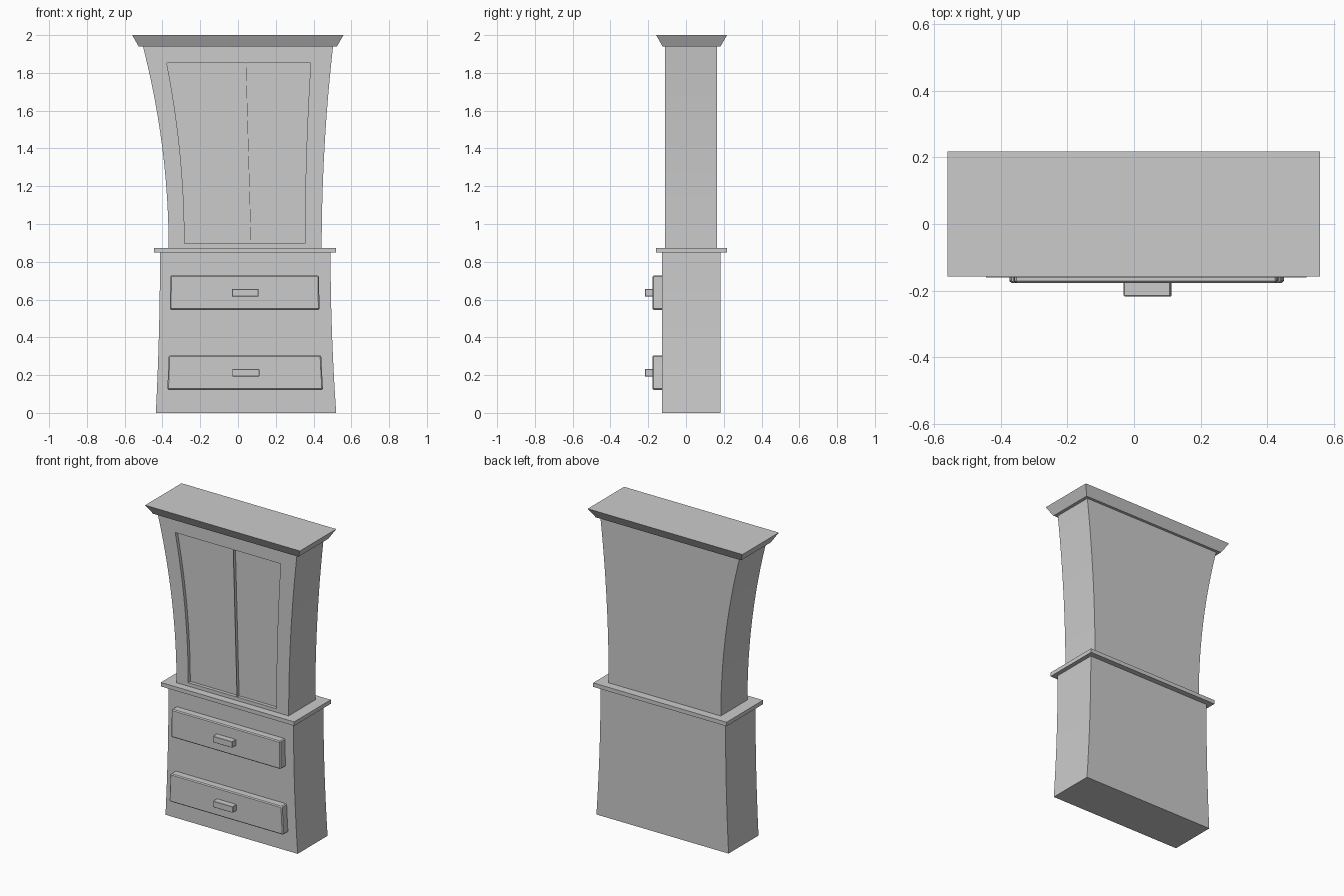
import bpy, bmesh

if "Cube" in bpy.data.objects:
    bpy.data.objects.remove(bpy.data.objects["Cube"])


def finish(name, bm):
    bmesh.ops.recalc_face_normals(bm, faces=bm.faces)
    me = bpy.data.meshes.new(name)
    bm.to_mesh(me)
    bm.free()
    ob = bpy.data.objects.new(name, me)
    bpy.context.collection.objects.link(ob)
    return ob


def flared(name, left, right, z0, z1, y0, y1, n=12):
    """Prism along y whose left and right sides are curves x(z)."""
    zs = [z0 + (z1 - z0) * i / n for i in range(n + 1)]
    outline = [(right(z), z) for z in zs] + [(left(z), z) for z in reversed(zs)]
    bm = bmesh.new()
    face = bm.faces.new([bm.verts.new((x, y0, z)) for x, z in outline])
    ext = bmesh.ops.extrude_face_region(bm, geom=[face], use_keep_orig=True)
    moved = [g for g in ext["geom"] if isinstance(g, bmesh.types.BMVert)]
    bmesh.ops.translate(bm, verts=moved, vec=(0, y1 - y0, 0))
    return finish(name, bm)


def block(name, x, y, z, taper=0.0):
    """Box from ranges; the bottom is drawn in by taper on all four sides."""
    bm = bmesh.new()
    for v in bmesh.ops.create_cube(bm, size=2)["verts"]:
        t = taper if v.co.z < 0 else 0
        sx, sy = v.co.x, v.co.y
        v.co = (x[sx > 0] - sx * t, y[sy > 0] - sy * t, z[v.co.z > 0])
    return finish(name, bm)


def bevel(ob, width):
    m = ob.modifiers.new("edge", "BEVEL")
    m.width, m.segments = width, 1
    m.limit_method, m.angle_limit = "ANGLE", 0.8


def smooth(ob):
    bpy.ops.object.select_all(action="DESELECT")
    ob.select_set(True)
    bpy.context.view_layer.objects.active = ob
    bpy.ops.object.shade_smooth_by_angle(angle=0.5)


def curve(a, b, z0, z1):
    """x runs from a at z0 to b at z1, steepest change at z1."""
    return lambda z: a + (b - a) * ((z - z0) / (z1 - z0)) ** 2


# Lower chest, widening toward the floor
chest_l = curve(-0.413, -0.435, 0.85, 0)
chest_r = curve(0.490, 0.520, 0.85, 0)
smooth(flared("lower_chest", chest_l, chest_r, 0, 0.85, -0.127, 0.182))

# Ledge between the halves, and crown moulding
block("waist_ledge", (-0.445, 0.518), (-0.16, 0.218), (0.848, 0.874))
block("crown", (-0.56, 0.558), (-0.158, 0.217), (1.94, 2.0), taper=0.034)

# Upper cabinet, flaring toward the crown
cabinet = flared("upper_cabinet", curve(-0.367, -0.503, 0.873, 1.94),
                 curve(0.443, 0.503, 0.873, 1.94), 0.873, 1.94, -0.11, 0.165)

# Two recessed door panels with a hairline divider
middle = lambda z: 0.069 - 0.027 * (z - 0.897) / 0.955
edge_l = curve(-0.283, -0.377, 0.897, 1.852)
edge_r = curve(0.354, 0.385, 0.897, 1.852)
doors = [("left", edge_l, lambda z: middle(z) - 0.001),
         ("right", lambda z: middle(z) + 0.001, edge_r)]
for side, l, r in doors:
    cutter = flared(side + "_door_cutter", l, r, 0.897, 1.852, -0.2, -0.088)
    cutter.hide_render = True
    m = cabinet.modifiers.new(side + "_door", "BOOLEAN")
    m.operation, m.object, m.solver = "DIFFERENCE", cutter, "EXACT"
bpy.context.view_layer.update()
cut = bpy.data.meshes.new_from_object(
    cabinet.evaluated_get(bpy.context.evaluated_depsgraph_get()))
cabinet.modifiers.clear()
cabinet.data = cut
for ob in [o for o in bpy.data.objects if o.name.endswith("cutter")]:
    bpy.data.objects.remove(ob)
smooth(cabinet)

# Drawers with bar handles, following the chest sides
for name, z0, z1, handle_x in (("upper", 0.546, 0.728, (-0.031, 0.109)),
                               ("lower", 0.122, 0.305, (-0.03, 0.113))):
    drawer = flared(name + "_drawer", lambda z: chest_l(z) + 0.063 - 0.08 * 0.1,
                    lambda z: chest_r(z) - 0.062, z0, z1, -0.177, -0.12, n=4)
    bevel(drawer, 0.006)
    zc = (z0 + z1) / 2
    handle = block(name + "_handle", handle_x, (-0.217, -0.17),
                   (zc - 0.021, zc + 0.019))
    bevel(handle, 0.002)
